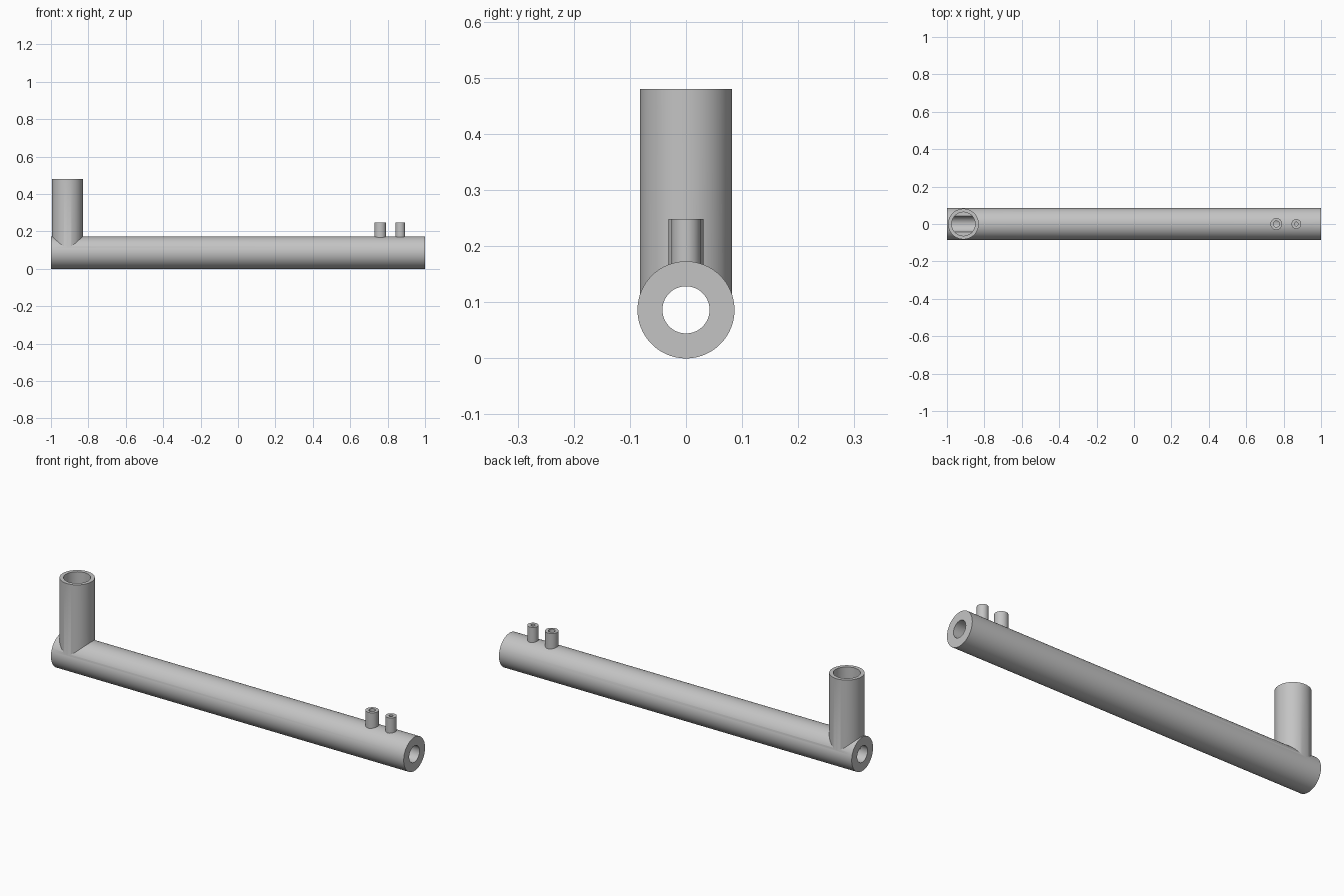
import bpy, bmesh, math
from mathutils import Matrix

cube = bpy.data.objects.get("Cube")
if cube:
    bpy.data.objects.remove(cube, do_unlink=True)

RADIUS = 0.0865          # main tube outer radius, also its axis height
BORE = 0.042             # main tube inner radius

# Upright branches: name, x, outer radius, inner radius, top height, sides
BRANCHES = [
    ("riser", -0.912, 0.082, 0.063, 0.48, 96),
    ("large_port", 0.761, 0.0315, 0.016, 0.248, 48),
    ("small_port", 0.868, 0.026, 0.010, 0.248, 48),
]

metal = bpy.data.materials.new("plain_grey")
metal.use_nodes = True
grey = (0.55, 0.55, 0.55, 1)
metal.diffuse_color = grey
metal.node_tree.nodes["Principled BSDF"].inputs["Base Color"].default_value = grey


def cylinder(name, radius, length, place, sides=96):
    """Closed cylinder centred on its own z axis, moved by a matrix."""
    bm = bmesh.new()
    bmesh.ops.create_cone(bm, cap_ends=True, segments=sides, radius1=radius,
                          radius2=radius, depth=length, matrix=place)
    mesh = bpy.data.meshes.new(name)
    bm.to_mesh(mesh)
    bm.free()
    mesh.materials.append(metal)
    obj = bpy.data.objects.new(name, mesh)
    bpy.context.collection.objects.link(obj)
    return obj


def along_x(name, radius, length):
    place = Matrix.Translation((0, 0, RADIUS)) @ Matrix.Rotation(math.pi / 2, 4, "Y")
    return cylinder(name, radius, length, place)


def upright(name, x, radius, bottom, top, sides):
    place = Matrix.Translation((x, 0, (bottom + top) / 2))
    return cylinder(name, radius, top - bottom, place, sides)


def combine(target, tool, operation):
    """Apply a boolean and discard the tool."""
    bpy.context.view_layer.objects.active = target
    mod = target.modifiers.new(operation.lower(), "BOOLEAN")
    mod.operation = operation
    mod.solver = "EXACT"
    mod.object = tool
    bpy.ops.object.modifier_apply(modifier=mod.name)
    bpy.data.objects.remove(tool, do_unlink=True)


# Outer walls of the main tube and its branches
pipe = along_x("branched_pipe", RADIUS, 2)
for name, x, outer, inner, top, sides in BRANCHES:
    combine(pipe, upright(name, x, outer, RADIUS + 0.001, top, sides), "UNION")

# Through bore, then branch bores that open into it
combine(pipe, along_x("main_bore", BORE, 2.2), "DIFFERENCE")
for name, x, outer, inner, top, sides in BRANCHES:
    combine(pipe, upright(name + "_bore", x, inner, RADIUS - 0.001, top + 0.1, sides),
            "DIFFERENCE")

# Smooth walls with crisp rims
bpy.ops.object.select_all(action="DESELECT")
pipe.select_set(True)
bpy.context.view_layer.objects.active = pipe
bpy.ops.object.shade_smooth_by_angle(angle=math.radians(25))
